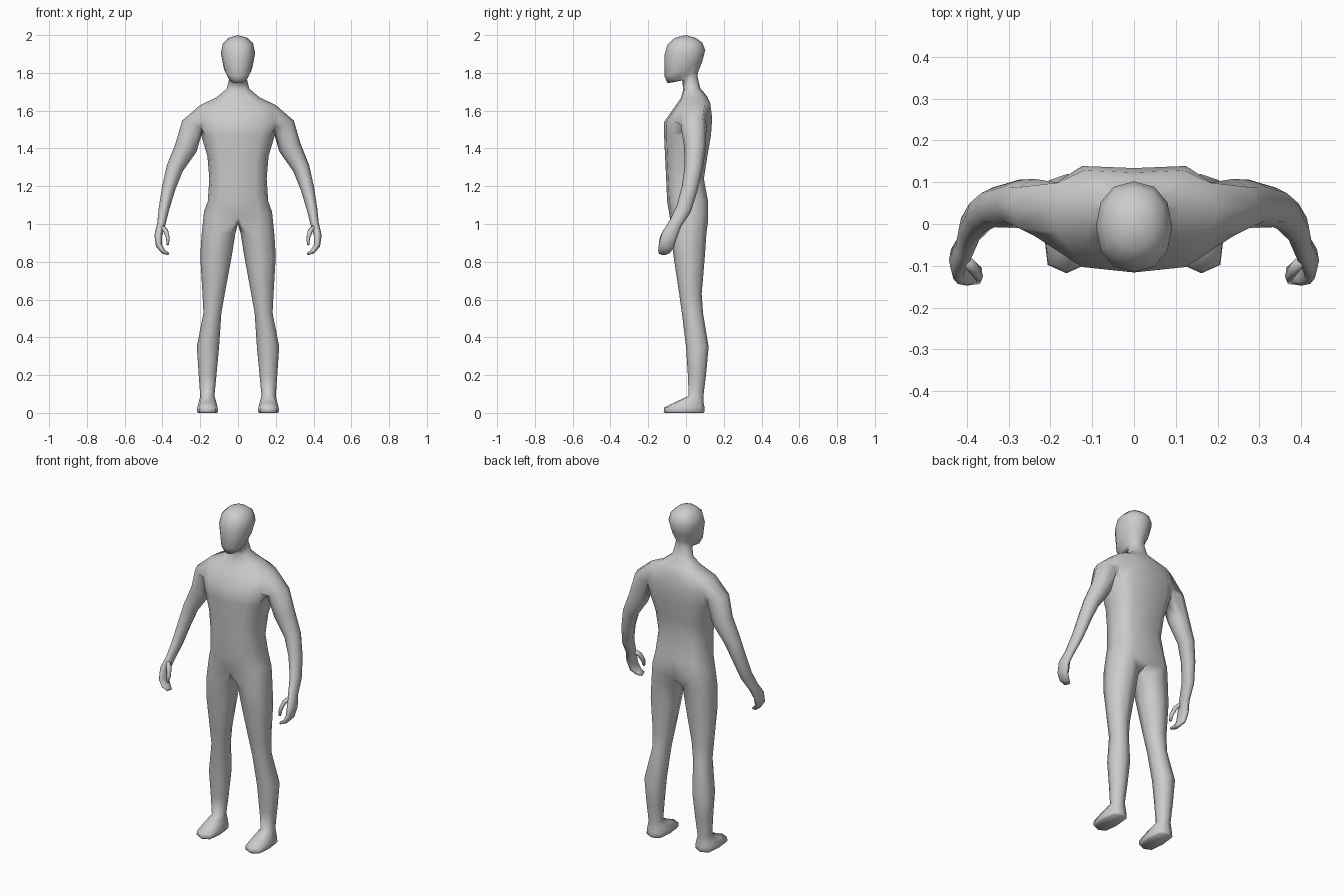
import bpy, bmesh
from math import sin, cos, pi, copysign
from mathutils import Vector

if "Cube" in bpy.data.objects:
    bpy.data.objects.remove(bpy.data.objects["Cube"])

bm = bmesh.new()


def sq(v, p=0.72):
    """Squared-off sine/cosine for superellipse sections."""
    return 0.0 if abs(v) < 1e-6 else copysign(abs(v) ** p, v)


def ring(points):
    return [bm.verts.new(p) for p in points]


def bridge(a, b, closed=True, skip=()):
    n = len(a)
    for i in range(n if closed else n - 1):
        if i not in skip:
            j = (i + 1) % n
            bm.faces.new((a[i], a[j], b[j], b[i]))


def tube(rows, first=None):
    """Loft 8-sided sections (x, y, z, inner radius, depth radius) along a path."""
    centres = [Vector(r[:3]) for r in rows]
    prev = first
    for i, (x, y, z, ru, rv) in enumerate(rows):
        d = (centres[min(i + 1, len(rows) - 1)] - centres[max(i - 1, 0)]).normalized()
        v = Vector((0, 1, 0))
        v = (v - d * v.dot(d)).normalized()
        u = v.cross(d)
        cur = ring([centres[i] + u * ru * cos(k * pi / 4) + v * rv * sin(k * pi / 4)
                    for k in range(8)])
        if prev:
            bridge(prev, cur)
        else:
            bm.faces.new(cur)
        prev = cur
    bm.faces.new(prev)


# Torso, neck and head: half sections (front z, back z, hip lift, half width, front y, back y)
body_rows = [
    (1.03, 1.00, .05, .180, -.085, .128),
    (1.12, 1.12, 0, .160, -.100, .128),
    (1.24, 1.24, 0, .152, -.105, .105),
    (1.36, 1.36, 0, .162, -.111, .125),
    (1.47, 1.47, 0, .195, -.116, .145),
    (1.54, 1.56, 0, .205, -.116, .152),
    (1.62, 1.64, 0, .200, -.060, .138),
    (1.665, 1.675, 0, .115, -.028, .112),
    (1.71, 1.72, 0, .060, -.015, .075),
    (1.76, 1.785, 0, .046, -.020, .060),
    (1.745, 1.81, 0, .052, -.098, .066),
    (1.78, 1.86, 0, .074, -.113, .086),
    (1.89, 1.92, 0, .091, -.115, .102),
    (1.95, 1.96, 0, .080, -.098, .086),
    (1.985, 1.985, 0, .050, -.060, .052),
]
body = []
for r, (zf, zb, lift, w, yf, yb) in enumerate(body_rows):
    pts = []
    for i in range(7):
        t = pi * i / 6
        p = 0.72 if r < 8 else 0.9
        s, c = sq(sin(t), p), sq(cos(t), p)
        y = (yf + yb) / 2 - c * (yb - yf) / 2
        if i == 6 and r < 7:
            y = pts[5][1] - .005          # spine groove
        pts.append((w * s, y, zf + (zb - zf) * (1 - c) / 2 + lift * s * s))
    body.append(ring(pts))
for r in range(len(body) - 1):
    bridge(body[r], body[r + 1], False, (2, 3) if r in (4, 5) else ())
crown = bm.verts.new((0, -.003, 2.0))
for i in range(6):
    bm.faces.new((body[-1][i], body[-1][i + 1], crown))

# Arm and hand, growing out of the opening left in the torso side
low, mid, top = body[4:7]
bm.verts.remove(mid[3])
armhole = [low[3], low[4], mid[4], top[4], top[3], top[2], mid[2], low[2]]
tube([
    (.238, .040, 1.530, .060, .068),
    (.275, .048, 1.405, .060, .058),
    (.335, .040, 1.295, .045, .048),
    (.367, .020, 1.190, .036, .043),
    (.392, -.012, 1.080, .028, .041),
    (.406, -.058, 1.000, .022, .035),
    (.422, -.088, .940, .021, .042),
    (.418, -.104, .885, .017, .041),
    (.394, -.116, .853, .012, .033),
    (.370, -.124, .842, .007, .021),
], armhole)

# Thumb
tube([
    (.408, -.080, .990, .012, .014),
    (.382, -.108, .962, .013, .015),
    (.371, -.125, .925, .010, .014),
    (.372, -.136, .890, .006, .009),
])

# Leg and foot: sections (z, inner x, outer x, front y, back y)
leg_rows = [
    (.950, .014, .192, -.080, .108),
    (.830, .033, .200, -.066, .100),
    (.630, .070, .188, -.036, .083),
    (.530, .088, .183, -.022, .090),
    (.350, .100, .218, .000, .120),
    (.200, .114, .208, .010, .106),
    (.090, .125, .200, .014, .092),
    (.058, .115, .208, -.055, .092),
    (.030, .108, .215, -.115, .098),
    (.008, .106, .217, -.118, .098),
    (.000, .112, .211, -.112, .093),
]
prev = body[0] + [bm.verts.new((0, .02, 1.0))]
for z, x0, x1, y0, y1 in leg_rows:
    p = 0.85 if z > .08 else 0.6
    cur = []
    for i in range(8):
        a = (i + 1) * pi / 4
        cur.append(((x0 + x1) / 2 - (x1 - x0) / 2 * sq(cos(a), p),
                    (y0 + y1) / 2 - (y1 - y0) / 2 * sq(sin(a), p), z))
    cur = ring(cur)
    bridge(prev, cur)
    prev = cur
bm.faces.new(prev)

# Finished figure, mirrored across the centre line
bmesh.ops.recalc_face_normals(bm, faces=bm.faces[:])
for f in bm.faces:
    f.smooth = True
mesh = bpy.data.meshes.new("human_figure")
bm.to_mesh(mesh)
bm.free()
figure = bpy.data.objects.new("human_figure", mesh)
bpy.context.collection.objects.link(figure)
mirror = figure.modifiers.new("mirror", 'MIRROR')
mirror.use_clip = True
mirror.merge_threshold = 0.0005
